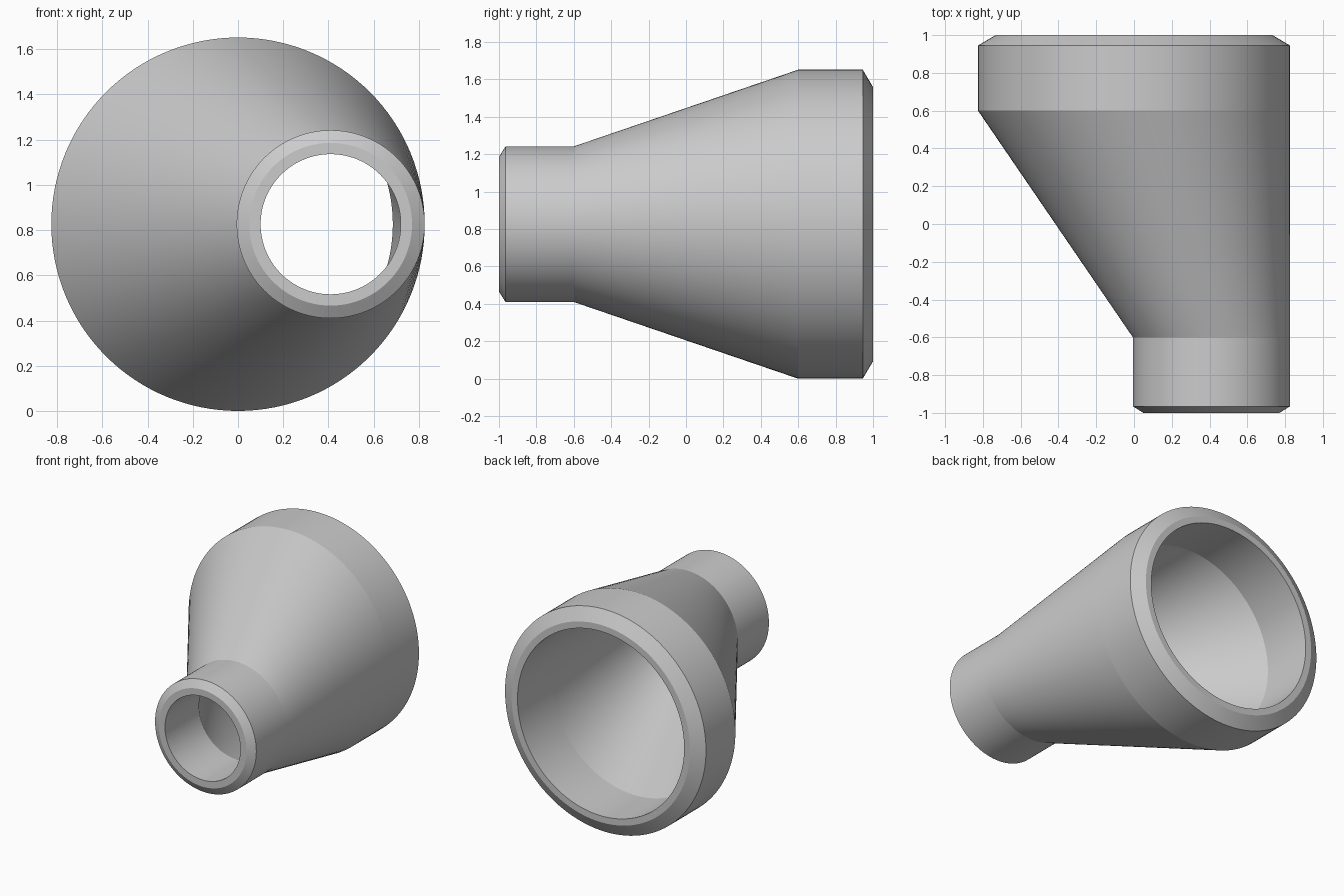
import bpy, bmesh, math

if "Cube" in bpy.data.objects:
    bpy.data.objects.remove(bpy.data.objects["Cube"])

SIDES = 128
Z = 0.826          # height of both pipe axes
SMALL_X = 0.41     # sideways offset of the small pipe

# Closed wall section as rings: (y, radius, centre x), outside then bore
RINGS = [
    (-1.0, 0.36, SMALL_X), (-0.965, 0.416, SMALL_X), (-0.6, 0.416, SMALL_X),
    (0.6, 0.826, 0), (0.945, 0.826, 0), (1.0, 0.733, 0),
    (1.0, 0.685, 0), (0.6, 0.685, 0),
    (-0.6, 0.31, SMALL_X), (-1.0, 0.31, SMALL_X),
]

bm = bmesh.new()


def add_ring(y, r, cx):
    angles = [2 * math.pi * i / SIDES for i in range(SIDES)]
    return [bm.verts.new((cx + r * math.cos(a), y, Z + r * math.sin(a))) for a in angles]


# Pipe wall: bridge each ring to the next, closing back on the first
rings = [add_ring(*ring) for ring in RINGS]
for a, b in zip(rings, rings[1:] + rings[:1]):
    for i in range(SIDES):
        j = (i + 1) % SIDES
        bm.faces.new((a[i], a[j], b[j], b[i])).smooth = True
bmesh.ops.recalc_face_normals(bm, faces=bm.faces)

# Crisp creases around every ring, smooth along the walls
for ring in rings:
    for i in range(SIDES):
        bm.edges.get((ring[i], ring[(i + 1) % SIDES])).smooth = False

mesh = bpy.data.meshes.new("eccentric_pipe_reducer")
bm.to_mesh(mesh)
bm.free()
reducer = bpy.data.objects.new("eccentric_pipe_reducer", mesh)
bpy.context.collection.objects.link(reducer)
